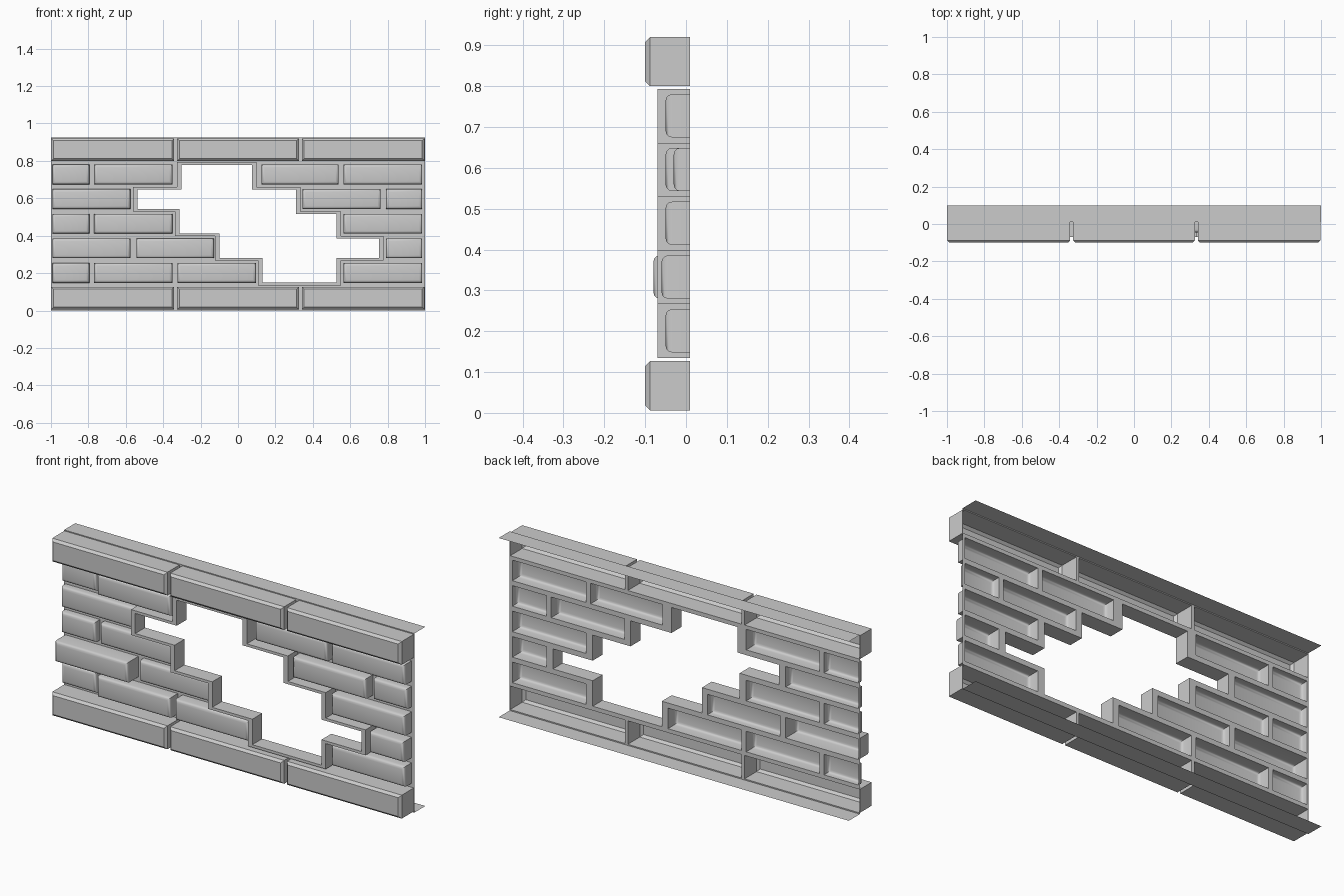
import bpy, bmesh

if "Cube" in bpy.data.objects:
    bpy.data.objects.remove(bpy.data.objects["Cube"])

BACK = 0.01                       # y of the mortar sheet
H, Z0, PITCH = 0.925, 0.135, 0.1316
COURSE_Z = [(0.006, 0.127), (0.80, 0.92)]


def finish(bm, name, smooth=False):
    bmesh.ops.remove_doubles(bm, verts=bm.verts, dist=1e-5)
    me = bpy.data.meshes.new(name)
    bm.to_mesh(me)
    bm.free()
    ob = bpy.data.objects.new(name, me)
    bpy.context.collection.objects.link(ob)
    if smooth:
        bpy.context.view_layer.objects.active = ob
        ob.select_set(True)
        bpy.ops.object.shade_smooth_by_angle(angle=0.6)
        ob.select_set(False)
    return ob


def quad(bm, *pts):
    bm.faces.new([bm.verts.new(p) for p in pts])


def brick(name, x0, x1, z0, z1, front, bevel, segs):
    """Hollow brick shell, open at the back, bevelled round its front face."""
    bm = bmesh.new()
    bmesh.ops.create_cube(bm, size=1)
    for v in bm.verts:
        v.co = (x1 if v.co.x > 0 else x0, BACK if v.co.y > 0 else front,
                z1 if v.co.z > 0 else z0)
    back = [f for f in bm.faces if f.normal.y > 0.9]
    bmesh.ops.delete(bm, geom=back, context='FACES_ONLY')
    edges = [e for e in bm.edges if all(abs(v.co.y - front) < 1e-5 for v in e.verts)]
    bmesh.ops.bevel(bm, geom=edges, offset=bevel, segments=segs, profile=0.5,
                    affect='EDGES')
    finish(bm, name, segs > 1)
    holes.append((x0, x1, z0, z1))


holes = []                        # openings in the mortar sheet

# long bricks of the bottom and top courses
for label, (z0, z1) in zip(("bottom_course", "top_course"), COURSE_Z):
    for i in range(3):
        a = -1 + i * 2 / 3
        brick(f"{label}_brick_{i}", a + (0.008 if i else 0.001),
              a + 2 / 3 - (0.008 if i < 2 else 0.003), z0, z1, -0.1, 0.012, 1)

# broken wall rows: (x start, x end, front y) for each brick
S, A, B = (-0.993, -0.795), (-0.769, -0.351), (-0.993, -0.576)
R, T = (0.565, 0.985), (0.79, 0.985)
rows = [
    [(*S, -0.025), (*A, -0.055), (-0.324, 0.096, -0.055), (*R, -0.05)],
    [(*B, -0.08), (-0.544, -0.129, -0.03), (*T, -0.06)],
    [(*S, -0.03), (*A, -0.03), (*R, -0.05)],
    [(*B, -0.03), (0.345, 0.763, -0.05), (*T, -0.03)],
    [(*S, -0.025), (*A, -0.055), (0.126, 0.538, -0.045), (*R, -0.05)],
]
for r, row in enumerate(rows):
    zb = Z0 + r * PITCH
    for i, (x0, x1, front) in enumerate(row):
        brick(f"row_{r}_brick_{i}", x0, x1, zb + 0.013, zb + 0.119, front, 0.016, 3)

# stepped opening, one span per row
spans = [(0.107, 0.55), (-0.122, 0.777), (-0.337, 0.55), (-0.562, 0.334), (-0.325, 0.1)]
right, left = [], []
for r, (a, b) in enumerate(spans):
    zb, zt = Z0 + r * PITCH, Z0 + (r + 1) * PITCH
    right += [(b, zb), (b, zt)]
    left += [(a, zb), (a, zt)]
    holes.append((a, b, zb, zt))
outer = right + left[::-1]
n = len(outer)


def inward(i):
    (x0, z0), (x1, z1) = outer[i % n], outer[(i + 1) % n]
    sx, sz = (x1 > x0) - (x1 < x0), (z1 > z0) - (z1 < z0)
    return (-sz * 0.024, sx * 0.014)


inner = []
for i, (x, z) in enumerate(outer):
    p, q = inward(i - 1), inward(i)
    inner.append((x + p[0] + q[0], z + p[1] + q[1]))

# raised rim round the opening
bm = bmesh.new()
ring = [[(x, y, z) for x, z in loop] for loop, y in
        ((outer, BACK), (outer, -0.07), (inner, -0.07), (inner, BACK))]
ring = [[bm.verts.new(p) for p in loop] for loop in ring]
for k in range(4):
    a, b = ring[k], ring[(k + 1) % 4]
    for i in range(n):
        j = (i + 1) % n
        bm.faces.new((a[i], a[j], b[j], b[i]))
bmesh.ops.recalc_face_normals(bm, faces=bm.faces)
finish(bm, "opening_rim")

# mortar sheet: grid cells that no brick or opening covers
xs = sorted({round(v, 4) for h in holes for v in h[:2]} | {-1.0, 1.0})
zs = sorted({round(v, 4) for h in holes for v in h[2:]} | {0.0, H})
bm = bmesh.new()
for z0, z1 in zip(zs, zs[1:]):
    cz, start = (z0 + z1) / 2, None
    for x0, x1 in zip(xs, xs[1:]):
        cx = (x0 + x1) / 2
        if not any(h[0] < cx < h[1] and h[2] < cz < h[3] for h in holes):
            quad(bm, (x0, BACK, z0), (x1, BACK, z0), (x1, BACK, z1), (x0, BACK, z1))
bmesh.ops.remove_doubles(bm, verts=bm.verts, dist=1e-5)
bmesh.ops.dissolve_limit(bm, angle_limit=0.01, verts=bm.verts, edges=bm.edges)
finish(bm, "mortar_sheet")

# thin flanges reaching back at the top and bottom
for name, z in (("bottom_flange", 0.0), ("top_flange", H)):
    bm = bmesh.new()
    quad(bm, (-1, BACK, z), (1, BACK, z), (1, 0.1, z), (-1, 0.1, z))
    finish(bm, name)
